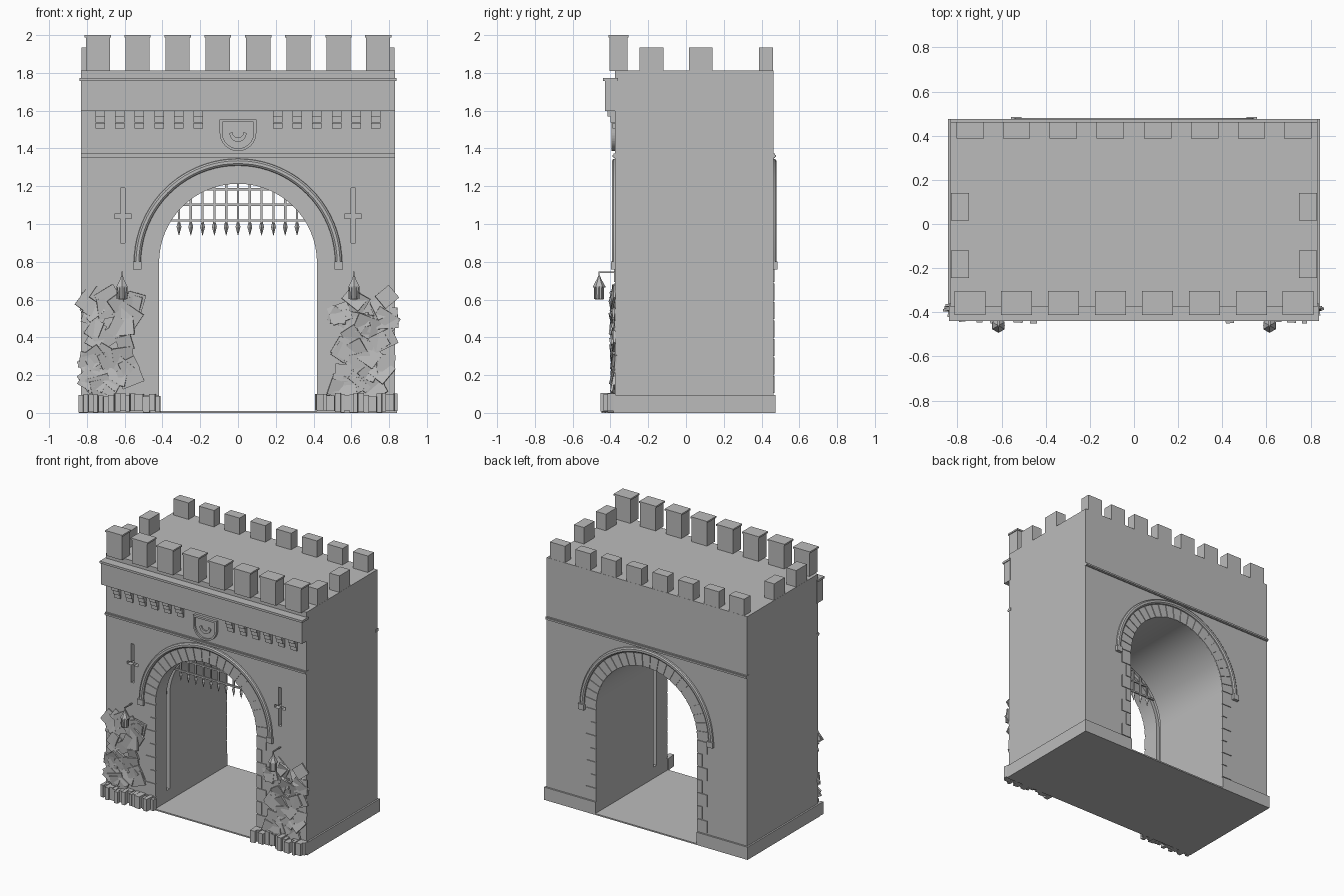
import bpy, bmesh, math, random
from mathutils import Matrix, Vector

if "Cube" in bpy.data.objects:
    bpy.data.objects.remove(bpy.data.objects["Cube"])

random.seed(4)
stone = bpy.data.materials.new("grey stone")
stone.diffuse_color = (0.5, 0.5, 0.5, 1)
stone.use_nodes = True
stone.node_tree.nodes["Principled BSDF"].inputs["Base Color"].default_value = stone.diffuse_color

FRONT, BACK, SPRING, R = -0.375, 0.462, 0.795, 0.418


def finish(name, bm, smooth=False):
    bmesh.ops.recalc_face_normals(bm, faces=bm.faces)
    me = bpy.data.meshes.new(name)
    bm.to_mesh(me)
    bm.free()
    me.materials.append(stone)
    ob = bpy.data.objects.new(name, me)
    bpy.context.collection.objects.link(ob)
    if smooth:
        bpy.ops.object.select_all(action='DESELECT')
        ob.select_set(True)
        bpy.context.view_layer.objects.active = ob
        bpy.ops.object.shade_smooth_by_angle(angle=math.radians(35))
    return ob


def box(bm, x0, x1, y0, y1, z0, z1, rot=None):
    m = Matrix.Translation(((x0 + x1) / 2, (y0 + y1) / 2, (z0 + z1) / 2))
    if rot:
        m = m @ rot
    m = m @ Matrix.Diagonal((abs(x1 - x0), abs(y1 - y0), abs(z1 - z0), 1))
    bmesh.ops.create_cube(bm, size=1, matrix=m)


def prism(bm, pts, y0, y1):
    """Extrude an x-z outline from y0 to y1."""
    face = bm.faces.new([bm.verts.new((x, y0, z)) for x, z in pts])
    ext = bmesh.ops.extrude_face_region(bm, geom=[face])
    for v in ext["geom"]:
        if isinstance(v, bmesh.types.BMVert):
            v.co.y = y1


def cone(bm, x, y, z0, z1, r0, r1, n=6):
    bmesh.ops.create_cone(bm, cap_ends=True, segments=n, radius1=r0, radius2=r1, depth=z1 - z0,
                          matrix=Matrix.Translation((x, y, (z0 + z1) / 2)))


def arc(r, a0, a1, n, cz=SPRING):
    return [(r * math.cos(a0 + (a1 - a0) * i / n), cz + r * math.sin(a0 + (a1 - a0) * i / n))
            for i in range(n + 1)]


def arch_outline(r, z0):
    return [(r, z0)] + arc(r, 0, math.pi, 32) + [(-r, z0)]


def cut(ob, cutter):
    cutter.hide_render = True
    cutter.hide_set(True)
    mod = ob.modifiers.new("cut", 'BOOLEAN')
    mod.operation, mod.object, mod.solver = 'DIFFERENCE', cutter, 'EXACT'


# Main block with arched passage
bm = bmesh.new()
prism(bm, [(-0.83, 0.005), (-0.83, 1.812), (0.83, 1.812), (0.83, 0.005)] + arch_outline(R, 0.005), FRONT, BACK)
gatehouse = finish("gatehouse_walls", bm, True)

# Portcullis groove and cross-shaped arrow slits
bm = bmesh.new()
prism(bm, arch_outline(R + 0.025, 0.03), -0.25, -0.21)
cut(gatehouse, finish("groove_cutter", bm))
bm = bmesh.new()
for s in (-1, 1):
    c, a, b = s * 0.61, 0.012, 0.045
    prism(bm, [(c - a, 0.9), (c + a, 0.9), (c + a, 1.03), (c + b, 1.03), (c + b, 1.052), (c + a, 1.052),
               (c + a, 1.19), (c - a, 1.19), (c - a, 1.052), (c - b, 1.052), (c - b, 1.03), (c - a, 1.03)],
          FRONT - 0.05, FRONT + 0.035)
cut(gatehouse, finish("slit_cutter", bm))

# Plinth and passage floor
bm = bmesh.new()
box(bm, -0.84, 0.84, -0.385, 0.475, 0, 0.01)
for s in (-1, 1):
    box(bm, s * R, s * 0.842, FRONT - 0.01, 0.475, 0, 0.095)
finish("plinth", bm)

# Broken stones along the front foot
bm = bmesh.new()
for s in (-1, 1):
    x = 0.412
    while x < 0.83:
        w = random.uniform(0.02, 0.045)
        box(bm, s * x, s * min(x + w, 0.842), -random.uniform(0.405, 0.455), FRONT,
            random.uniform(0, 0.012), random.uniform(0.085, 0.105),
            Matrix.Rotation(random.uniform(-0.12, 0.12), 4, 'Z'))
        x += w
finish("foot_stones", bm)

# Rough rubble facing on the lower front
bm = bmesh.new()
for s in (-1, 1):
    for i in range(46):
        x = random.uniform(0.53, 0.80)
        z = random.uniform(0.12, 0.58 + 0.1 * (x - 0.53) / 0.27)
        w, h = random.uniform(0.04, 0.065), random.uniform(0.035, 0.055)
        rot = (Matrix.Rotation(random.uniform(-0.7, 0.7), 4, 'Y')
               @ Matrix.Rotation(random.uniform(-0.2, 0.2), 4, 'X')
               @ Matrix.Rotation(random.uniform(-0.2, 0.2), 4, 'Z'))
        y = FRONT - random.uniform(0.002, 0.012)
        box(bm, s * x - w, s * x + w, y - 0.006, y + 0.006, z - h, z + h, rot)
finish("rubble_facing", bm)

# Quoins, arch stones, hood moulding and end bosses on both faces
quoins, wedges, hood = bmesh.new(), bmesh.new(), bmesh.new()
N = 23
for y, d in ((FRONT, -1), (BACK, 1)):
    for s in (-1, 1):
        for i in range(7):
            z = 0.1 + i * 0.098
            box(quoins, s * R, s * (0.5 if i % 2 == 0 else 0.462), y - d * 0.02, y + d * 0.006, z + 0.004, z + 0.094)
        box(hood, s * 0.51, s * 0.557, y - d * 0.01, y + d * 0.022, 0.76, 0.802)
    for i in range(N):
        a0, a1 = math.pi * i / N + 0.008, math.pi * (i + 1) / N - 0.008
        prism(wedges, arc(R, a0, a1, 2) + arc(0.512, a1, a0, 2), y - d * 0.02, y + d * 0.005)
    # Rounded moulding swept around the arch
    section = [(0.514, 0), (0.516, 0.01), (0.525, 0.017), (0.54, 0.017), (0.549, 0.01), (0.551, 0)]
    rings = [[hood.verts.new((r * math.cos(t), y + d * o, SPRING + r * math.sin(t))) for r, o in section]
             for t in (math.pi * k / 40 for k in range(41))]
    for p, q in zip(rings, rings[1:]):
        for k in range(len(section)):
            n = (k + 1) % len(section)
            hood.faces.new((p[k], p[n], q[n], q[k]))
finish("jamb_quoins", quoins)
finish("arch_stones", wedges)
finish("hood_moulding", hood, True)

# String courses
bm = bmesh.new()
for y, d in ((FRONT, -1), (BACK, 1)):
    box(bm, -0.832, 0.832, y - d * 0.02, y + d * 0.009, 1.35, 1.372)
    box(bm, -0.832, 0.832, y - d * 0.02, y + d * 0.014, 1.356, 1.366)
finish("string_courses", bm)

# Projecting cornice with a lip
bm = bmesh.new()
box(bm, -0.832, 0.832, -0.43, -0.36, 1.597, 1.76)
box(bm, -0.838, 0.838, -0.439, -0.36, 1.758, 1.774)
finish("cornice", bm)

# Stepped corbels
bm = bmesh.new()
for s in (-1, 1):
    for i in range(6):
        c = s * (0.21 + 0.104 * i)
        for k, y in enumerate((-0.415, -0.401, -0.388)):
            z = 1.6 - 0.032 * k
            box(bm, c - 0.025, c + 0.025, y, -0.36, z - 0.031, z)
finish("corbels", bm)

# Battlements
bm = bmesh.new()
for s in (-1, 1):
    for c in (0.107, 0.32, 0.532, 0.742):
        x = s * c
        box(bm, x - 0.064, x + 0.064, -0.405, -0.31, 1.81, 1.99)
        box(bm, x - 0.07, x + 0.07, -0.411, -0.304, 1.988, 2.0)
        box(bm, x - 0.062, x + 0.062, 0.387, 0.461, 1.805, 1.935)
    for y in (-0.182, 0.078):
        box(bm, s * 0.747, s * 0.829, y - 0.063, y + 0.063, 1.805, 1.935)
finish("battlements", bm)

# Shield plaque: backing, raised rim and crescent
def shield(r, top):
    return [(r, top)] + arc(r, 0, -math.pi, 20, 1.483) + [(-r, top)]


bm = bmesh.new()
prism(bm, shield(0.09, 1.545), FRONT + 0.01, FRONT - 0.008)
outer, inner = shield(0.097, 1.553), shield(0.083, 1.539)
for i in range(len(outer)):
    j = (i + 1) % len(outer)
    prism(bm, [outer[i], outer[j], inner[j], inner[i]], FRONT + 0.01, FRONT - 0.02)
crescent = arc(0.045, math.pi, 2 * math.pi, 12, 1.48) + [(x, z + 0.008) for x, z in arc(0.03, 2 * math.pi, math.pi, 12, 1.48)]
prism(bm, crescent, FRONT, FRONT - 0.016)
finish("shield_plaque", bm)

# Portcullis: bars clipped to the arch, spiked tips
bm = bmesh.new()
def reach(d):
    return math.sqrt((R + 0.02) ** 2 - d ** 2)


for i in range(-6, 7):
    x = i * 0.0625
    top = SPRING + reach(x)
    if top > 1.03:
        box(bm, x - 0.006, x + 0.006, -0.236, -0.224, 1.0, top)
        cone(bm, x, -0.23, 0.985, 1.01, 0.013, 0.006, 4)
        cone(bm, x, -0.23, 0.94, 0.985, 0.001, 0.013, 4)
for z in (1.018, 1.102, 1.184):
    w = reach(z - SPRING)
    box(bm, -w, w, -0.24, -0.228, z - 0.006, z + 0.006)
finish("portcullis", bm)

# Hanging lanterns on wall arms
bm = bmesh.new()
for s in (-1, 1):
    x, y = s * 0.614, -0.46
    box(bm, x - 0.004, x + 0.004, y - 0.003, FRONT, 0.741, 0.749)
    box(bm, x - 0.003, x + 0.003, y - 0.003, y + 0.003, 0.72, 0.745)
    for z0, z1, r0, r1 in ((0.6, 0.607, 0.022, 0.026), (0.607, 0.665, 0.024, 0.027), (0.665, 0.671, 0.033, 0.033),
                           (0.671, 0.715, 0.032, 0.008), (0.715, 0.727, 0.01, 0.004)):
        cone(bm, x, y, z0, z1, r0, r1)
    for k in range(6):
        a = k * math.pi / 3 + math.pi / 2
        cone(bm, x + 0.027 * math.sin(a), y + 0.027 * math.cos(a), 0.604, 0.668, 0.003, 0.003, 4)
finish("lanterns", bm)
